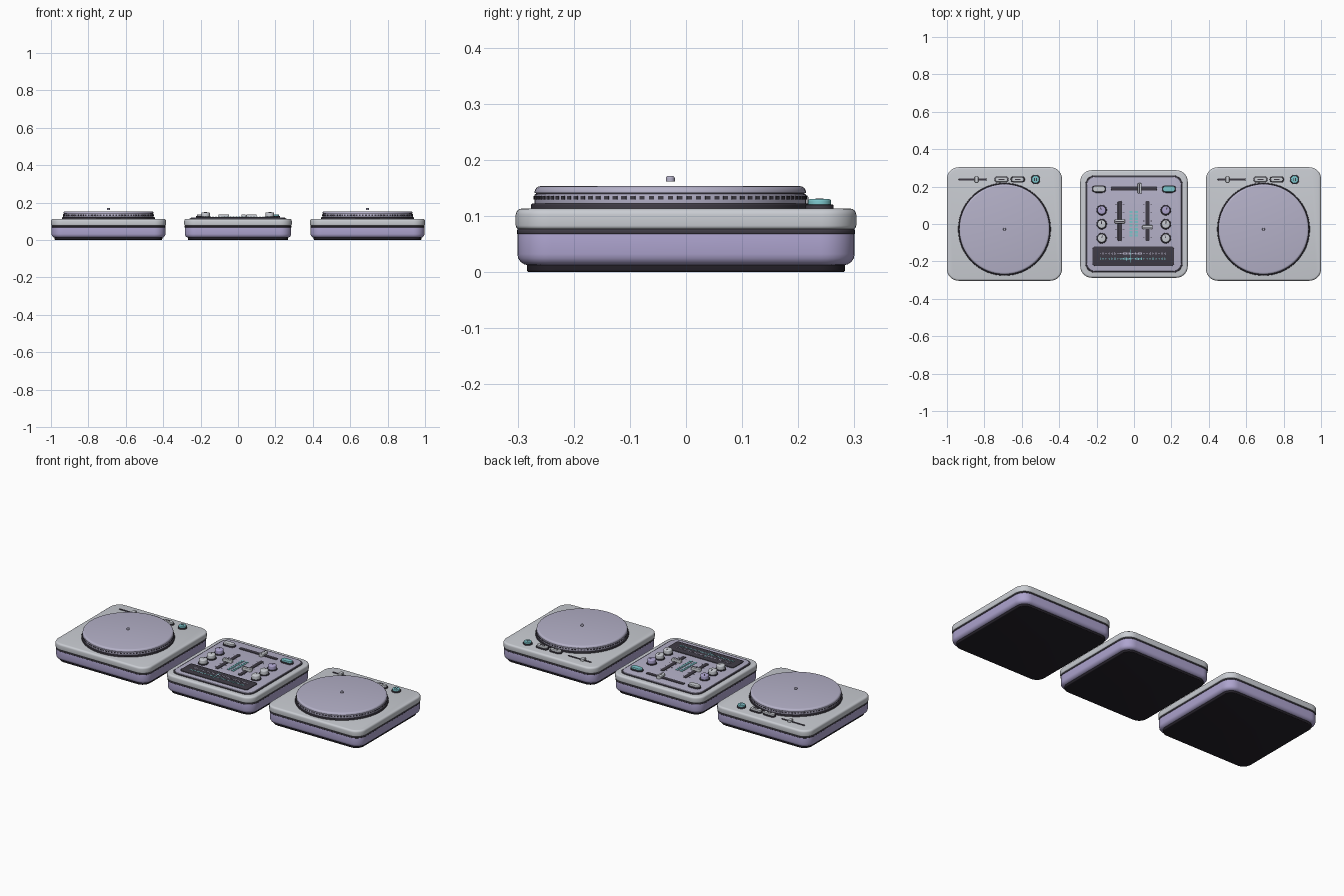
import bpy, bmesh, math
from mathutils import Matrix, Vector

if "Cube" in bpy.data.objects:
    bpy.data.objects.remove(bpy.data.objects["Cube"])


def material(name, r, g, b):
    m = bpy.data.materials.new(name)
    m.use_nodes = True
    m.diffuse_color = (r, g, b, 1)
    m.node_tree.nodes["Principled BSDF"].inputs["Base Color"].default_value = (r, g, b, 1)
    return m


SILVER = material("silver", 0.59, 0.61, 0.65)
LILAC = material("lilac", 0.42, 0.37, 0.62)
PALE = material("pale lilac", 0.46, 0.44, 0.58)
DARK = material("charcoal", 0.05, 0.044, 0.06)
BLACK = material("base black", 0.018, 0.015, 0.022)
TEAL = material("teal", 0.2, 0.56, 0.6)


def finish(name, bm, mat, smooth=True):
    bmesh.ops.recalc_face_normals(bm, faces=bm.faces)
    me = bpy.data.meshes.new(name)
    bm.to_mesh(me)
    bm.free()
    me.materials.append(mat)
    ob = bpy.data.objects.new(name, me)
    bpy.context.collection.objects.link(ob)
    if smooth:
        bpy.ops.object.select_all(action='DESELECT')
        ob.select_set(True)
        bpy.context.view_layer.objects.active = ob
        bpy.ops.object.shade_smooth_by_angle(angle=math.radians(35))
    return ob


def slab(name, mat, x, y, w, d, z0, z1, r, top=0.0, bottom=0.0, seg=8):
    """Rounded-corner slab with rounded top and bottom edges."""
    steps = 4
    rings = []
    if bottom:
        for i in range(steps):
            a = math.pi / 2 * i / steps
            rings.append((bottom * (1 - math.sin(a)), z0 + bottom * (1 - math.cos(a))))
    rings += [(0, z0 + bottom), (0, z1 - top)]
    if top:
        for i in range(1, steps + 1):
            a = math.pi / 2 * i / steps
            rings.append((top * (1 - math.cos(a)), z1 - top + top * math.sin(a)))
    bm = bmesh.new()
    loops = []
    for inset, z in rings:
        loop = []
        for k, (sx, sy) in enumerate([(1, 1), (-1, 1), (-1, -1), (1, -1)]):
            for j in range(seg + 1):
                a = math.pi / 2 * (k + j / seg)
                loop.append(bm.verts.new((x + sx * (w / 2 - r) + (r - inset) * math.cos(a),
                                          y + sy * (d / 2 - r) + (r - inset) * math.sin(a), z)))
        loops.append(loop)
    n = len(loops[0])
    for lo, hi in zip(loops, loops[1:]):
        for i in range(n):
            bm.faces.new((lo[i], lo[(i + 1) % n], hi[(i + 1) % n], hi[i]))
    bm.faces.new(loops[0][::-1])
    bm.faces.new(loops[-1])
    bmesh.ops.remove_doubles(bm, verts=bm.verts, dist=1e-5)
    return finish(name, bm, mat)


def disc(name, mat, x, y, r, z0, z1, top=0.0, bottom=0.0, seg=6):
    return slab(name, mat, x, y, 2 * r, 2 * r, z0, z1, r, top, bottom, seg)


def boxes(name, mat, items):
    """One object of plain boxes, each given as (centre, size, turn about z)."""
    bm = bmesh.new()
    for centre, size, turn in items:
        mtx = (Matrix.Translation(Vector(centre)) @ Matrix.Rotation(turn, 4, 'Z')
               @ Matrix.Diagonal((*size, 1)))
        bmesh.ops.create_cube(bm, size=1, matrix=mtx)
    return finish(name, bm, mat, False)


def housing(tag, x, w, d):
    slab(tag + "_base", BLACK, x, 0, w - 0.04, d - 0.04, 0, 0.02, 0.05, 0, 0.004)
    slab(tag + "_body", LILAC, x, 0, w - 0.006, d - 0.006, 0.012, 0.069, 0.06, 0.003, 0.02)
    slab(tag + "_groove", DARK, x, 0, w - 0.004, d - 0.004, 0.067, 0.077, 0.06, 0.004, 0.003)
    slab(tag + "_top_plate", SILVER, x, 0, w, d, 0.076, 0.113, 0.062, 0.011, 0.007)


def button(tag, mat, x, y, w, d, z):
    r = d / 2
    slab(tag + "_surround", DARK, x, y, w, d, z - 0.002, z + 0.007, r, 0.002)
    slab(tag + "_cap", mat, x, y, w - 0.009, d - 0.009, z + 0.005, z + 0.017, r - 0.0045, 0.004)


# Turntables
def deck(tag, x, pitch):
    housing(tag, x, 0.615, 0.607)
    py = -0.028
    disc(tag + "_platter_well", DARK, x, py, 0.248, 0.11, 0.122, 0.003, 0, 16)
    disc(tag + "_platter_rim", PALE, x, py, 0.242, 0.12, 0.139, 0.002, 0.003, 16)
    disc(tag + "_platter_gap", DARK, x, py, 0.239, 0.138, 0.142, 0, 0, 16)
    disc(tag + "_platter_top", PALE, x, py, 0.242, 0.1405, 0.153, 0.011, 0.001, 16)
    count = 90
    dots = []
    for i in range(count):
        a = 2 * math.pi * i / count
        dots.append(((x + 0.242 * math.cos(a), py + 0.242 * math.sin(a), 0.132),
                     (0.003, 0.009, 0.006), a))
    boxes(tag + "_strobe_dots", DARK, dots)
    disc(tag + "_spindle", PALE, x, py, 0.008, 0.161, 0.171, 0.004)
    # Controls along the back edge
    cy = 0.238
    slab(tag + "_pitch_slot", DARK, x - 0.17, cy, 0.15, 0.01, 0.111, 0.116, 0.005, 0.001)
    slab(tag + "_pitch_handle", SILVER, x + pitch, cy, 0.02, 0.032, 0.113, 0.125, 0.005, 0.003)
    button(tag + "_cue_button", SILVER, x - 0.016, cy, 0.076, 0.034, 0.113)
    button(tag + "_sync_button", SILVER, x + 0.071, cy, 0.076, 0.034, 0.113)
    button(tag + "_play_button", TEAL, x + 0.166, cy, 0.05, 0.05, 0.113)
    boxes(tag + "_button_marks", DARK,
          [((x + dx, cy, 0.1303), (0.03, 0.005, 0.001), 0) for dx in (-0.016, 0.071)]
          + [((x + 0.166 + s * 0.005, cy, 0.1303), (0.004, 0.014, 0.001), 0) for s in (-1, 1)])


deck("right_deck", -0.6925, -0.15)
deck("left_deck", 0.6925, -0.193)

# Mixer
housing("mixer", 0, 0.575, 0.575)
slab("mixer_trim", DARK, 0, 0, 0.52, 0.52, 0.11, 0.116, 0.05, 0.002)
slab("mixer_panel", PALE, 0, 0, 0.506, 0.506, 0.112, 0.12, 0.045, 0.003)
Z = 0.12

button("mixer_mode_button", SILVER, -0.187, 0.187, 0.076, 0.04, Z)
button("mixer_master_button", TEAL, 0.187, 0.187, 0.076, 0.04, Z)


def fader(tag, x, y, length, pos, along_x):
    if along_x:
        slot, cap, grip, at = (length, 0.022), (0.022, 0.056), (0.004, 0.046), (x + pos, y)
    else:
        slot, cap, grip, at = (0.022, length), (0.056, 0.022), (0.046, 0.004), (x, y + pos)
    slab(tag + "_slot", DARK, x, y, *slot, Z - 0.002, Z + 0.003, 0.007, 0.001)
    slab(tag + "_handle", SILVER, *at, *cap, Z + 0.001, Z + 0.017, 0.006, 0.004)
    boxes(tag + "_grip_line", DARK, [((*at, Z + 0.017), (*grip, 0.001), 0)])


fader("crossfader", 0, 0.19, 0.245, 0.03, True)
fader("right_channel_fader", -0.076, 0.016, 0.214, -0.002, False)
fader("left_channel_fader", 0.072, 0.016, 0.214, -0.033, False)

# Rotary knobs, three per channel
for side, x in (("right", -0.173), ("left", 0.17)):
    for i, tone in enumerate(("high", "mid", "low")):
        y = 0.074 - i * 0.075
        tag = f"{side}_{tone}_knob"
        disc(tag + "_skirt", DARK, x, y, 0.028, Z - 0.001, Z + 0.005, 0.002)
        disc(tag, LILAC if i == 0 else SILVER, x, y, 0.023, Z + 0.004, Z + 0.028, 0.006)
        turn = (0.5 - 0.4 * i) * (1 if x < 0 else -1)
        tip = Vector((-math.sin(turn), math.cos(turn))) * 0.009
        boxes(tag + "_pointer", DARK,
              [((x + tip.x, y + tip.y, Z + 0.028), (0.004, 0.014, 0.001), turn)])

# Level meter and fader ticks
boxes("level_meter", TEAL,
      [((s * 0.014 - 0.002, -0.062 + i * 0.018, Z + 0.001), (0.017, 0.011, 0.003), 0)
       for s in (-1, 1) for i in range(8)])
boxes("fader_ticks", DARK,
      [((x + s * 0.02, -0.07 + i * 0.043, Z), (0.009, 0.003, 0.001), 0)
       for x in (-0.076, 0.072) for s in (-1, 1) for i in range(5)])

# Waveform display
slab("display", DARK, -0.004, -0.172, 0.436, 0.106, Z - 0.002, Z + 0.004, 0.016, 0.002)
for name, mat, y, phase in (("upper_waveform", PALE, -0.158, 0), ("lower_waveform", TEAL, -0.186, 2)):
    bars = []
    for i in range(44):
        h = 0.004 + 0.012 * abs(math.sin(i * 0.9 + phase) * math.cos(i * 0.37))
        bars.append(((-0.178 + i * 0.0081, y, Z + 0.0045), (0.004, h, 0.001), 0))
    boxes(name, mat, bars)
boxes("playhead", TEAL, [((-0.02, -0.172, Z + 0.005), (0.004, 0.07, 0.001), 0)])
